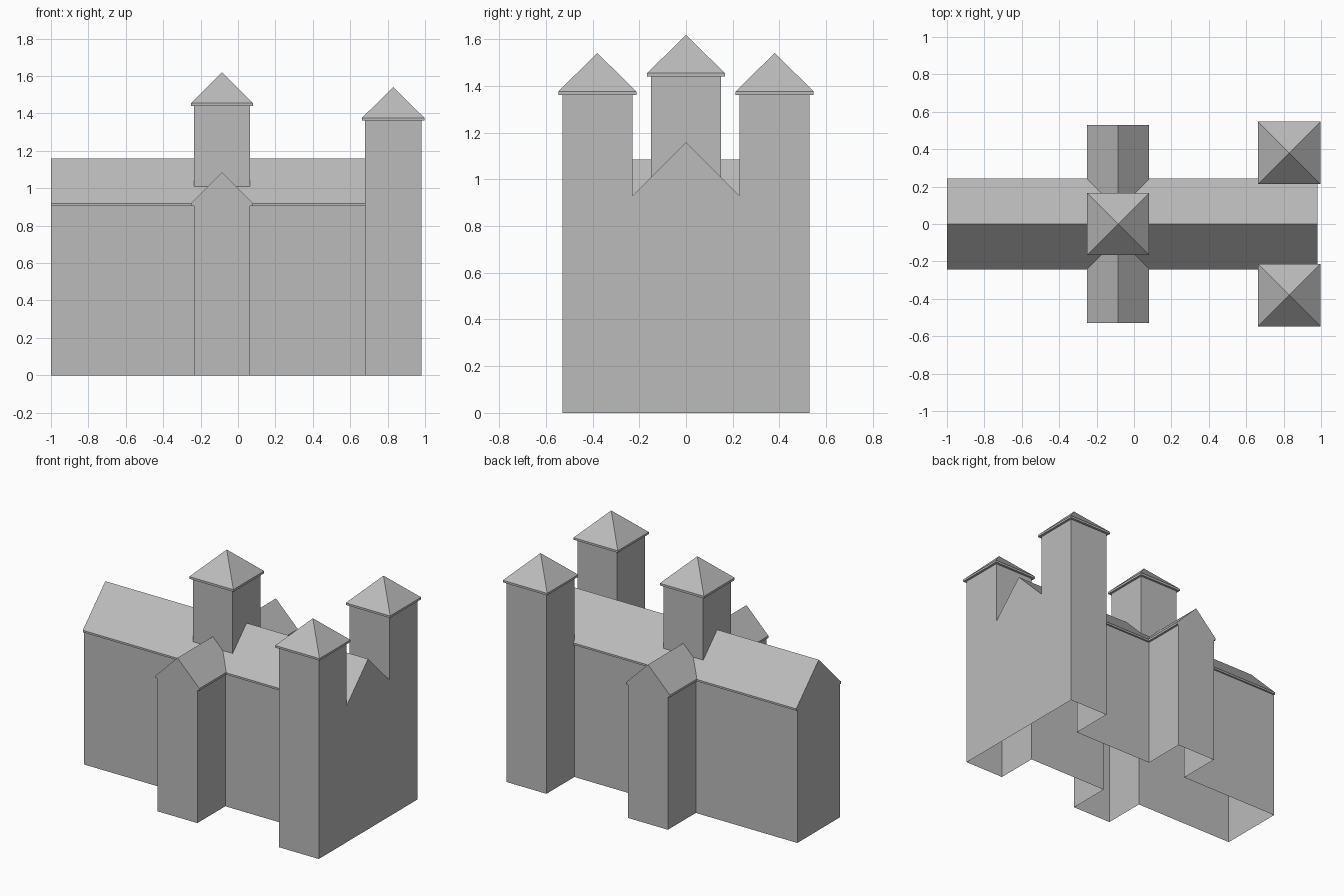
import bpy

if "Cube" in bpy.data.objects:
    bpy.data.objects.remove(bpy.data.objects["Cube"])

stone = bpy.data.materials.new("grey_stone")
stone.diffuse_color = (0.5, 0.5, 0.5, 1)
stone.use_nodes = True
stone.node_tree.nodes["Principled BSDF"].inputs["Base Color"].default_value = stone.diffuse_color


def add_object(name, verts, faces):
    mesh = bpy.data.meshes.new(name)
    mesh.from_pydata(verts, [], faces)
    mesh.materials.append(stone)
    mesh.update()
    obj = bpy.data.objects.new(name, mesh)
    bpy.context.collection.objects.link(obj)
    return obj


def walls(name, outline, z0, z1):
    """Upright walls along a closed anticlockwise outline, open at top and bottom."""
    n = len(outline)
    verts = [(x, y, z) for z in (z0, z1) for x, y in outline]
    faces = [(i, (i + 1) % n, n + (i + 1) % n, n + i) for i in range(n)]
    return add_object(name, verts, faces)


def rectangle(cx, cy, hx, hy):
    return [(cx - hx, cy - hy), (cx + hx, cy - hy), (cx + hx, cy + hy), (cx - hx, cy + hy)]


def gable_roof(name, half, z_low, z_eave, z_ridge, start, end, place):
    """Prism with a thin eave band; place maps (along, across, z) to a point."""
    profile = [(-half, z_low), (half, z_low), (half, z_eave), (0, z_ridge), (-half, z_eave)]
    verts = [place(t, c, z) for t in (start, end) for c, z in profile]
    faces = [(i, (i + 1) % 5, 5 + (i + 1) % 5, 5 + i) for i in range(5)]
    faces += [(4, 3, 2, 1, 0), (5, 6, 7, 8, 9)]
    return add_object(name, verts, faces)


def pyramid_roof(name, cx, cy, half, z_low, z_eave, z_top):
    base = rectangle(cx, cy, half, half)
    verts = [(x, y, z) for z in (z_low, z_eave) for x, y in base] + [(cx, cy, z_top)]
    faces = [(3, 2, 1, 0)]
    for i in range(4):
        j = (i + 1) % 4
        faces += [(i, j, 4 + j, 4 + i), (4 + i, 4 + j, 8)]
    return add_object(name, verts, faces)


CX = -0.085      # crossing centre
EAVE = 0.905     # top of the main walls

# Main walls: nave, transept and tower bases share one outline
front = [(-1, -0.23), (CX - 0.15, -0.23), (CX - 0.15, -0.53), (CX + 0.15, -0.53),
         (CX + 0.15, -0.23), (0.68, -0.23), (0.68, -0.53), (0.98, -0.53)]
walls("main_walls", front + [(x, -y) for x, y in reversed(front)], 0, EAVE)

# Crossed gable roofs
gable_roof("nave_roof", 0.242, EAVE, 0.918, 1.16, -1, 0.98, lambda t, c, z: (t, -c, z))
gable_roof("transept_roof", 0.165, EAVE, 0.92, 1.085, -0.53, 0.53,
           lambda t, c, z: (CX + c, t, z))

# Crossing tower
walls("crossing_tower", rectangle(CX, 0, 0.15, 0.15), 0.95, 1.44)
pyramid_roof("crossing_tower_roof", CX, 0, 0.166, 1.44, 1.455, 1.62)

# Pair of end towers
for side, label in ((-1, "front"), (1, "back")):
    walls(label + "_tower", rectangle(0.83, side * 0.38, 0.15, 0.15), EAVE, 1.362)
    pyramid_roof(label + "_tower_roof", 0.83, side * 0.38, 0.167, 1.362, 1.376, 1.542)

# Outward-facing normals on the closed roofs
import bmesh
for obj in bpy.data.objects:
    if obj.name.endswith("roof"):
        bm = bmesh.new()
        bm.from_mesh(obj.data)
        bmesh.ops.recalc_face_normals(bm, faces=bm.faces)
        bm.to_mesh(obj.data)
        bm.free()
